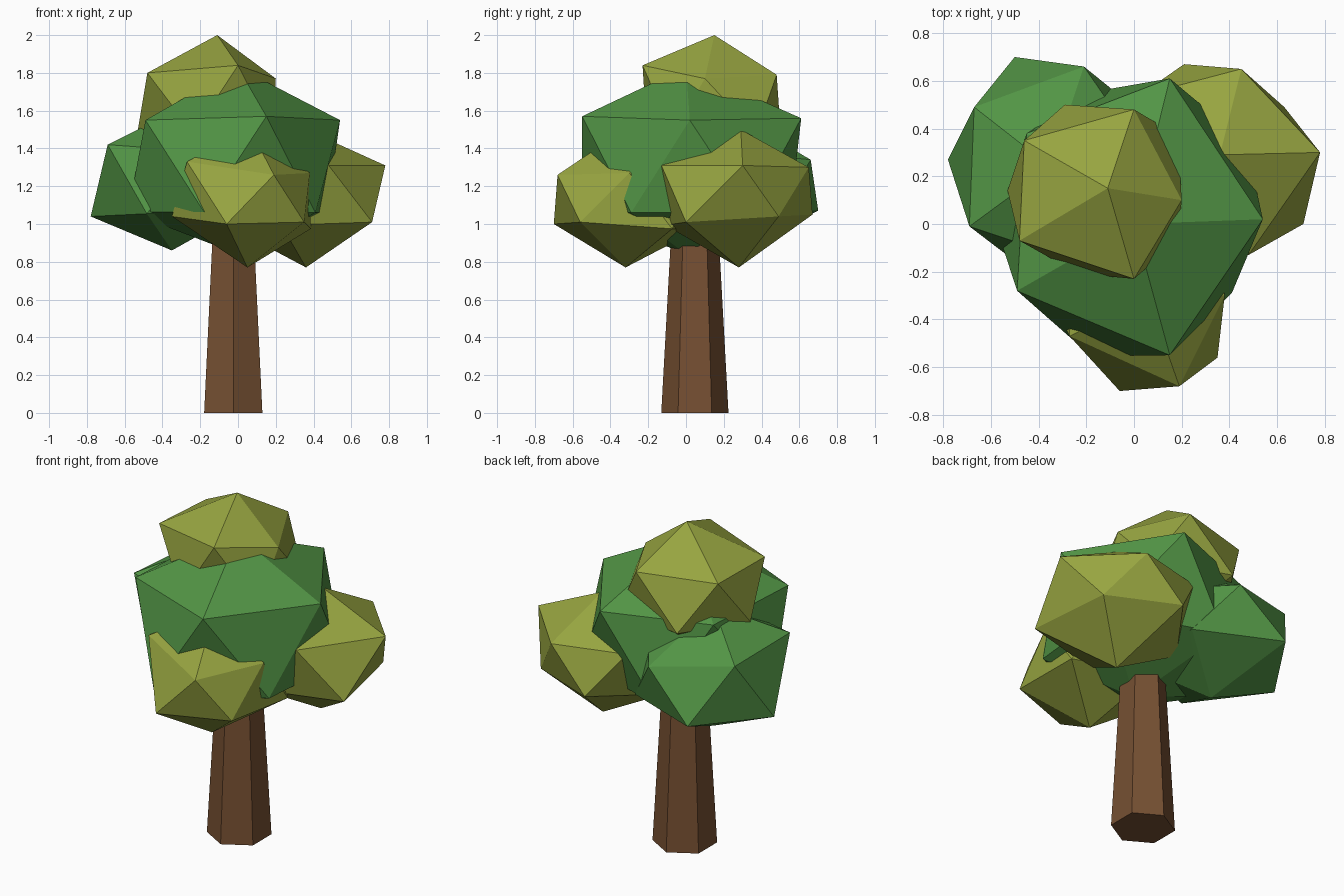
import bpy, bmesh, math
from mathutils import Vector

default_cube = bpy.data.objects.get("Cube")
if default_cube:
    bpy.data.objects.remove(default_cube, do_unlink=True)


def make_material(name, colour):
    mat = bpy.data.materials.new(name)
    mat.use_nodes = True
    rgba = (*colour, 1.0)
    mat.diffuse_color = rgba
    shader = mat.node_tree.nodes["Principled BSDF"]
    shader.inputs["Base Color"].default_value = rgba
    shader.inputs["Roughness"].default_value = 0.9
    return mat


green = make_material("leaf_green", (0.085, 0.30, 0.06))
olive = make_material("leaf_olive", (0.31, 0.375, 0.052))
brown = make_material("bark_brown", (0.18, 0.08, 0.032))


def add_object(name, bm, material):
    bmesh.ops.recalc_face_normals(bm, faces=bm.faces)
    mesh = bpy.data.meshes.new(name)
    bm.to_mesh(mesh)
    bm.free()
    mesh.materials.append(material)
    obj = bpy.data.objects.new(name, mesh)
    bpy.context.collection.objects.link(obj)
    return obj


def leaf_clump(name, material, centre, radius, height, corners):
    """Squashed icosahedron; the corner nearest each given point is pulled onto it."""
    bm = bmesh.new()
    bmesh.ops.create_icosphere(bm, subdivisions=1, radius=1)
    bmesh.ops.scale(bm, vec=(radius, radius, height), verts=bm.verts)
    bmesh.ops.translate(bm, vec=centre, verts=bm.verts)
    for corner in map(Vector, corners):
        nearest = min(bm.verts, key=lambda v: (v.co - corner).length)
        nearest.co = corner
    return add_object(name, bm, material)


# Tapered six-sided trunk, with one edge facing forward
TRUNK_HEIGHT = 1.2
bm = bmesh.new()
bmesh.ops.create_cone(bm, cap_ends=True, segments=6, radius1=0.178,
                      radius2=0.112, depth=TRUNK_HEIGHT)
# Make sure a corner lies on the y axis
if not any(abs(v.co.x) < 0.001 for v in bm.verts):
    for v in bm.verts:
        v.co.x, v.co.y = -v.co.y, v.co.x
bmesh.ops.translate(bm, vec=(-0.025, 0.047, TRUNK_HEIGHT / 2), verts=bm.verts)
add_object("trunk", bm, brown)

# Large central clump
leaf_clump("main_foliage", green, (0, 0, 1.31), 0.65, 0.55, [
    (0.15, -0.55, 1.57), (0.54, 0.02, 1.55), (0.15, 0.61, 1.56),
    (-0.49, -0.28, 1.55), (-0.45, 0.38, 1.55), (0.41, -0.29, 1.06),
    (0, 0, 1.83), (0, 0, 0.84)])

# Crown on top
leaf_clump("top_foliage", olive, (-0.12, 0.15, 1.64), 0.42, 0.36, [
    (-0.11, 0.15, 2.0), (0, -0.23, 1.84), (0.2, 0.1, 1.77),
    (0, 0.48, 1.79), (-0.46, 0.35, 1.79), (-0.48, -0.07, 1.8),
    (-0.53, 0.14, 1.5), (-0.29, 0.5, 1.5)])

# Low clump at the front
leaf_clump("front_foliage", olive, (0.06, -0.31, 1.14), 0.45, 0.37, [
    (0.19, -0.68, 1.26), (-0.06, -0.7, 1.0), (0.35, -0.56, 1.01),
    (0.38, -0.3, 1.27), (-0.27, -0.47, 1.33), (-0.35, -0.32, 1.04),
    (0.05, -0.32, 0.77)])

# Low clump at the back on the +x side
leaf_clump("back_left_foliage", olive, (0.36, 0.29, 1.15), 0.47, 0.35, [
    (0.78, 0.3, 1.31), (0.45, 0.65, 1.3), (0.63, 0.49, 1.04),
    (0.71, 0, 1.01), (0.48, -0.13, 1.31), (0.21, 0.67, 1.05),
    (0.36, 0.28, 0.77)])

# Low clump at the back on the -x side
leaf_clump("back_right_foliage", green, (-0.35, 0.24, 1.22), 0.48, 0.37, [
    (-0.78, 0.27, 1.04), (-0.5, 0.7, 1.07), (-0.21, 0.66, 1.34),
    (-0.67, 0.49, 1.4), (-0.69, -0.01, 1.42), (-0.35, 0.24, 0.86)])
